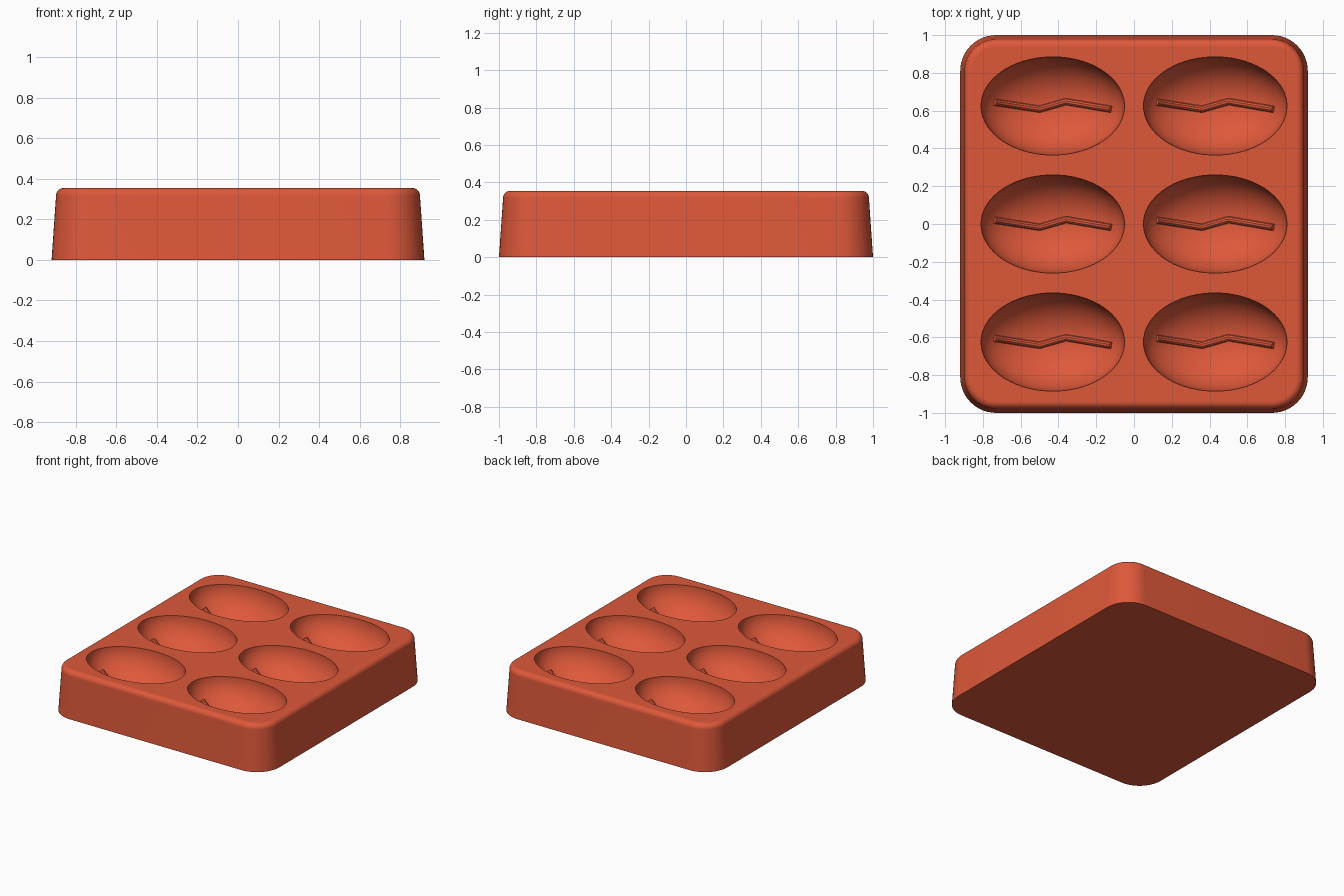
import bpy, bmesh, math
from mathutils import Matrix

cube = bpy.data.objects.get("Cube")
if cube:
    bpy.data.objects.remove(cube, do_unlink=True)

HEIGHT, FILLET, DRAFT = 0.355, 0.038, 0.022
HALF_X, HALF_Y, CORNER = 0.92, 1.0, 0.19
BOWL = (0.38, 0.26, 0.24)
CENTRES = [(x, y) for x in (-0.43, 0.43) for y in (-0.625, 0, 0.625)]

# Single silicone colour
red = bpy.data.materials.new("coral red")
red.use_nodes = True
red.diffuse_color = (0.73, 0.098, 0.042, 1)
red.node_tree.nodes["Principled BSDF"].inputs["Base Color"].default_value = red.diffuse_color


def finish(bm, name):
    bmesh.ops.recalc_face_normals(bm, faces=bm.faces)
    mesh = bpy.data.meshes.new(name)
    bm.to_mesh(mesh)
    bm.free()
    mesh.materials.append(red)
    obj = bpy.data.objects.new(name, mesh)
    bpy.context.collection.objects.link(obj)
    return obj


def smooth(obj):
    bpy.ops.object.select_all(action='DESELECT')
    obj.select_set(True)
    bpy.context.view_layer.objects.active = obj
    bpy.ops.object.shade_smooth_by_angle(angle=math.radians(35))


def outline(bm, inset, z, steps=12):
    """Rounded rectangle ring, shrunk by inset."""
    r = CORNER - inset
    ring = []
    for i, (sx, sy) in enumerate([(1, 1), (-1, 1), (-1, -1), (1, -1)]):
        for k in range(steps + 1):
            a = math.pi / 2 * (i + k / steps)
            ring.append(bm.verts.new((sx * (HALF_X - CORNER) + r * math.cos(a),
                                      sy * (HALF_Y - CORNER) + r * math.sin(a), z)))
    return ring


# Tray body: drafted wall, rounded upper rim, flat top
shoulder = HEIGHT - FILLET
profile = [(0, 0), (DRAFT * 0.97, shoulder - 0.01)]
for k in range(9):
    a = math.pi / 2 * k / 8
    profile.append((DRAFT + FILLET * (1 - math.cos(a)), shoulder + FILLET * math.sin(a)))
profile.append((DRAFT + FILLET + 0.004, HEIGHT))

bm = bmesh.new()
rings = [outline(bm, inset, z) for inset, z in profile]
for low, high in zip(rings, rings[1:]):
    for i in range(len(low)):
        j = (i + 1) % len(low)
        bm.faces.new((low[i], low[j], high[j], high[i]))
bm.faces.new(rings[0])
bm.faces.new(rings[-1])
tray = finish(bm, "tray_body")

# Oval cavities cut into the top
bm = bmesh.new()
for x, y in CENTRES:
    place = Matrix.Translation((x, y, HEIGHT)) @ Matrix.Diagonal((*BOWL, 1))
    bmesh.ops.create_uvsphere(bm, u_segments=72, v_segments=41, radius=1, matrix=place)
cutter = finish(bm, "cavity_cutter")
cutter.hide_render = True
cut = tray.modifiers.new("cavities", 'BOOLEAN')
cut.operation, cut.solver, cut.object = 'DIFFERENCE', 'EXACT', cutter
bpy.context.view_layer.objects.active = tray
bpy.ops.object.modifier_apply(modifier=cut.name)
bpy.data.objects.remove(cutter, do_unlink=True)
smooth(tray)

# Zigzag crease ridge that follows the floor of each cavity
ZIGZAG = [(-0.31, 0.02), (-0.07, -0.017), (0.07, 0.023), (0.31, -0.018)]


def floor_point(x, y):
    return -BOWL[2] * math.sqrt(1 - (x / BOWL[0]) ** 2 - (y / BOWL[1]) ** 2)


path = []
for (x0, y0), (x1, y1) in zip(ZIGZAG, ZIGZAG[1:]):
    for k in range(10):
        t = k / 10
        path.append((x0 + (x1 - x0) * t, y0 + (y1 - y0) * t))
path.append(ZIGZAG[-1])

curve = bpy.data.curves.new("crease_path", 'CURVE')
curve.dimensions = '3D'
curve.bevel_depth = 0.018
curve.bevel_resolution = 3
curve.use_fill_caps = True
spline = curve.splines.new('POLY')
spline.points.add(len(path) - 1)
for point, (x, y) in zip(spline.points, path):
    point.co = (x, y, floor_point(x, y) + 0.003, 1)
curve.materials.append(red)
helper = bpy.data.objects.new("crease_helper", curve)
bpy.context.collection.objects.link(helper)
bpy.context.view_layer.update()
ridge_mesh = bpy.data.meshes.new_from_object(
    helper.evaluated_get(bpy.context.evaluated_depsgraph_get()))
bpy.data.objects.remove(helper, do_unlink=True)

for n, (x, y) in enumerate(CENTRES, 1):
    ridge = bpy.data.objects.new(f"crease_ridge_{n}", ridge_mesh)
    ridge.location = (x, y, HEIGHT)
    bpy.context.collection.objects.link(ridge)
smooth(ridge)
